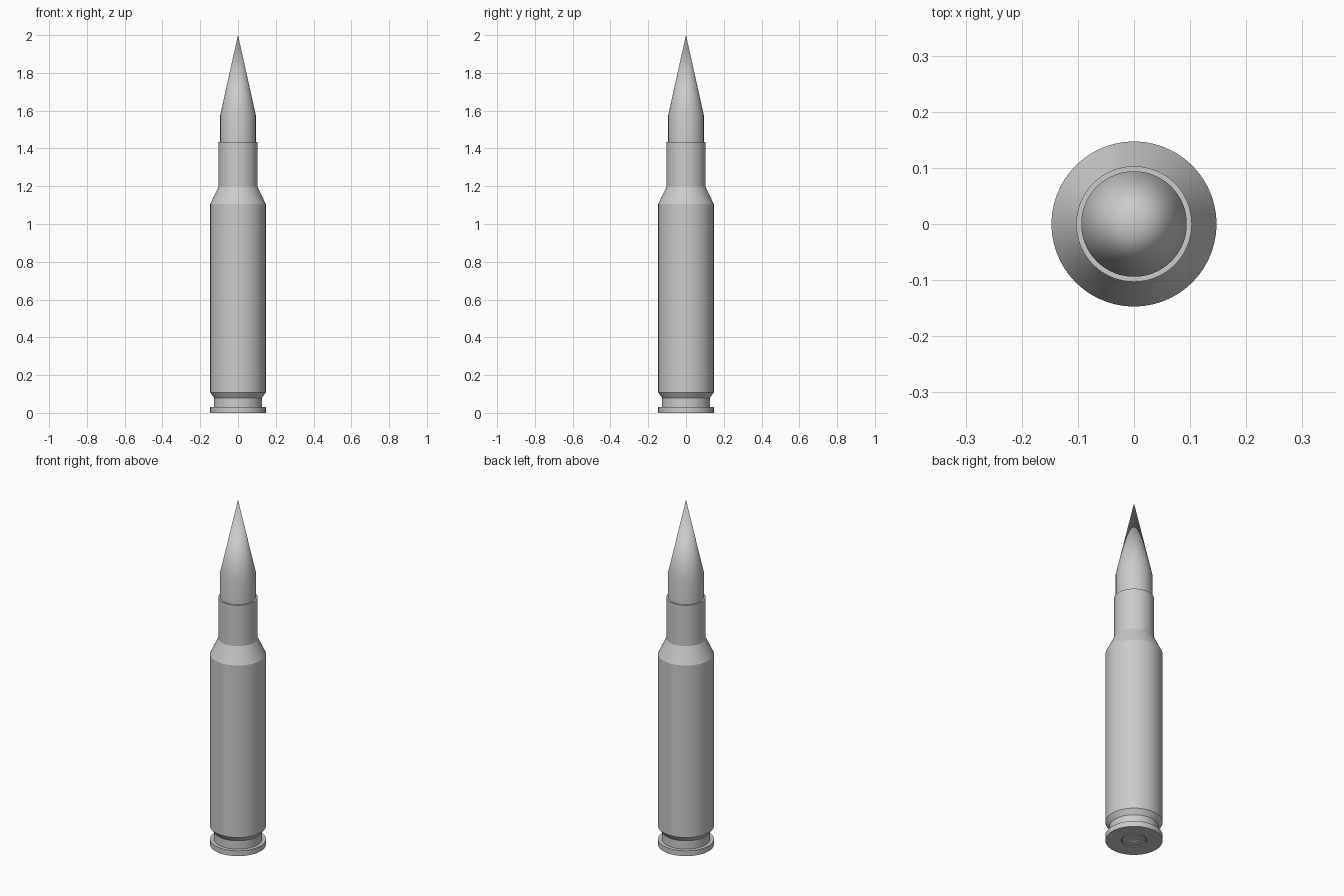
import bpy, bmesh, math

cube = bpy.data.objects.get("Cube")
if cube:
    bpy.data.objects.remove(cube, do_unlink=True)

SEGMENTS = 96

grey = bpy.data.materials.new("plain_grey")
grey.use_nodes = True
grey.diffuse_color = (0.6, 0.6, 0.6, 1)
grey.node_tree.nodes["Principled BSDF"].inputs["Base Color"].default_value = (0.6, 0.6, 0.6, 1)


def lathe(name, profile):
    """Spin a (radius, height) profile around the z axis."""
    bm = bmesh.new()
    verts = [bm.verts.new((r, 0, z)) for r, z in profile]
    edges = [bm.edges.new(pair) for pair in zip(verts, verts[1:])]
    bmesh.ops.spin(bm, geom=verts + edges, cent=(0, 0, 0), axis=(0, 0, 1),
                   angle=math.tau, steps=SEGMENTS, use_duplicate=False)
    bmesh.ops.remove_doubles(bm, verts=bm.verts, dist=0.0001)
    bmesh.ops.recalc_face_normals(bm, faces=bm.faces)
    mesh = bpy.data.meshes.new(name)
    bm.to_mesh(mesh)
    bm.free()
    mesh.materials.append(grey)
    obj = bpy.data.objects.new(name, mesh)
    bpy.context.collection.objects.link(obj)
    bpy.ops.object.select_all(action='DESELECT')
    obj.select_set(True)
    bpy.context.view_layer.objects.active = obj
    bpy.ops.object.shade_smooth_by_angle(angle=math.radians(20))
    return obj


# Casing: base with primer pocket, rim, groove, body, shoulder, neck, mouth
lathe("casing", [
    (0, 0.008), (0.066, 0.008), (0.066, 0), (0.147, 0), (0.147, 0.031),
    (0.127, 0.031), (0.127, 0.08), (0.147, 0.108), (0.147, 1.106),
    (0.103, 1.198), (0.103, 1.435), (0.09, 1.435), (0.09, 1.40), (0, 1.40),
])

# Primer cap with a small central dimple
lathe("primer", [
    (0, 0.005), (0.014, 0.005), (0.02, 0.002), (0.062, 0.002),
    (0.062, 0.01), (0, 0.01),
])

# Pointed tip: short cylinder under a straight cone
lathe("pointed_tip", [(0, 1.38), (0.094, 1.38), (0.094, 1.577), (0, 2.0)])
